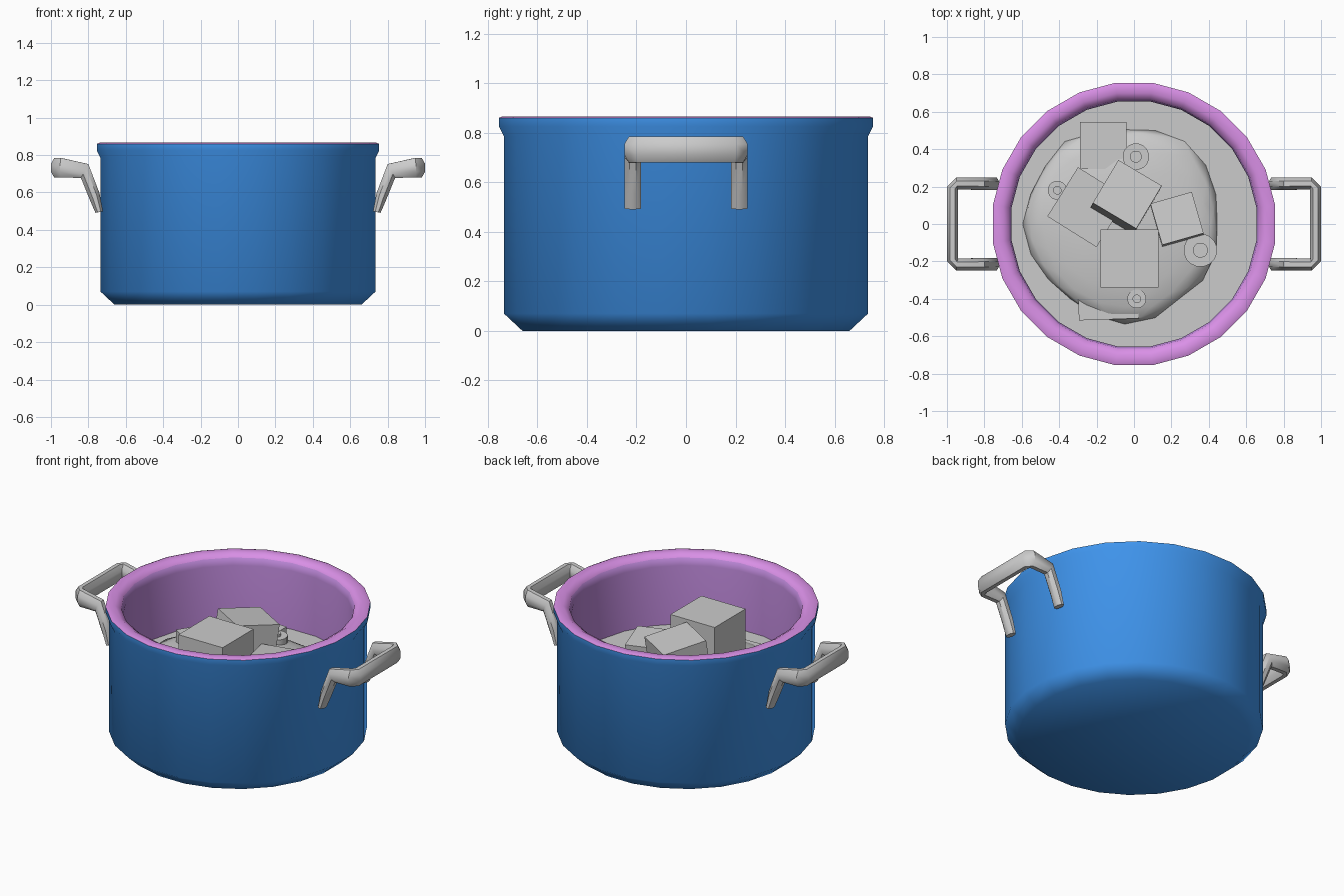
import bpy, bmesh, math
from mathutils import Vector, Matrix, Euler

if "Cube" in bpy.data.objects:
    bpy.data.objects.remove(bpy.data.objects["Cube"])


def material(name, color):
    m = bpy.data.materials.new(name)
    m.diffuse_color = (*color, 1)
    m.use_nodes = True
    m.node_tree.nodes["Principled BSDF"].inputs["Base Color"].default_value = m.diffuse_color
    return m


def finish(name, bm, smooth=None, mats=()):
    bmesh.ops.recalc_face_normals(bm, faces=bm.faces[:])
    me = bpy.data.meshes.new(name)
    bm.to_mesh(me)
    bm.free()
    ob = bpy.data.objects.new(name, me)
    bpy.context.collection.objects.link(ob)
    for m in mats:
        me.materials.append(m)
    if smooth:
        bpy.ops.object.select_all(action='DESELECT')
        ob.select_set(True)
        bpy.context.view_layer.objects.active = ob
        bpy.ops.object.shade_smooth_by_angle(angle=math.radians(smooth))
    return ob


def loft(name, rings, smooth, caps=False, mats=(), bands=None):
    """Skin a list of equal-length point rings."""
    bm = bmesh.new()
    vs = [[bm.verts.new(p) for p in ring] for ring in rings]
    n = len(vs[0])
    for k in range(len(vs) - 1):
        for i in range(n):
            j = (i + 1) % n
            f = bm.faces.new((vs[k][i], vs[k][j], vs[k + 1][j], vs[k + 1][i]))
            f.material_index = bands[k] if bands else 0
    if caps:
        bm.faces.new(vs[0])
        bm.faces.new(vs[-1])
    bmesh.ops.remove_doubles(bm, verts=bm.verts[:], dist=1e-5)
    return finish(name, bm, smooth, mats)


def lathe(name, profile, sides, smooth, at=(0, 0), **kw):
    rings = []
    for r, z in profile:
        r /= math.cos(math.pi / sides)
        rings.append([(at[0] + r * math.cos(2 * math.pi * (i + .5) / sides),
                       at[1] + r * math.sin(2 * math.pi * (i + .5) / sides), z)
                      for i in range(sides)])
    return loft(name, rings, smooth, **kw)


# Pot: outer wall, rim and lining in one turned shell
blue = material("pot_blue", (0.05, 0.30, 0.85))
magenta = material("rim_purple", (0.70, 0.28, 0.80))
purple = material("lining_purple", (0.50, 0.24, 0.68))
outer = [(0, 0), (.66, 0), (.735, .07), (.735, .785), (.755, .825), (.755, .86)]
rim = [(.74, .866), (.70, .866), (.665, .845)]
lining = [(.655, .80), (.655, .10), (.60, .06), (0, .06)]
lathe("pot", outer + rim + lining, 24, 50,
      mats=(blue, magenta, purple), bands=[0] * 5 + [1] * 3 + [2] * 4)

# Handles: centre, sideways half-axis, upward half-axis for each section
half = [((.742, .215, .495), (0, .033, 0), (-.020, 0, .004)),
        ((.765, .215, .575), (0, .033, 0), (-.025, 0, .020)),
        ((.820, .215, .715), (0, .033, 0), (-.020, 0, .037)),
        ((.9475, .217, .7325), (.003, .032, 0), (0, 0, .0525)),
        ((.970, .190, .7325), (.030, .010, 0), (0, 0, .0525))]
mirror_y = Vector((1, -1, 1))
sections = [tuple(Vector(v) for v in s) for s in half]
sections += [tuple(v * mirror_y for v in s) for s in reversed(sections)]
for name, side in (("right_handle", 1), ("left_handle", -1)):
    rings = []
    for c, a, u in sections:
        ring = []
        for i in range(8):
            t = math.pi * (i + .5) / 4
            p = c + (a * math.cos(t) + u * math.sin(t)) / math.cos(math.pi / 8)
            ring.append((p.x * side, p.y * side, p.z))
        rings.append(ring)
    loft(name, rings, 40, caps=True)

# Broth surface
level = .43
lathe("broth", [(0, level), (.655, level)], 24, None)

# Lumpy mound rising out of the broth
bm = bmesh.new()
bmesh.ops.create_icosphere(bm, subdivisions=3, radius=1)
for v in bm.verts:
    x, y, z = v.co
    k = 1 + .05 * math.sin(5 * x + 2 * y) * math.cos(4 * y - 3 * z)
    v.co = Vector((-.05 + .52 * k * x, .52 * k * y, level + .09 * k * z))
bmesh.ops.delete(bm, geom=[v for v in bm.verts if v.co.z < level - .03], context='VERTS')
finish("mound", bm, 60)

# Food chunks: x, y, top height, size, turn, tilt about x, tilt about y (degrees)
chunks = [(-.045, .14, .715, .27, -31, -8, 4),
          (-.025, -.185, .75, .31, 0, 0, 0),
          (.23, .02, .60, .23, 16, -5, 0),
          (-.25, .09, .56, .31, -32, 0, 0),
          (-.165, .42, .50, .25, 0, 0, 0),
          (-.14, -.35, .46, .32, 2, 0, 0)]
for n, (x, y, top, size, turn, tx, ty) in enumerate(chunks, 1):
    bm = bmesh.new()
    bmesh.ops.create_cube(bm, size=size)
    rot = (Euler((math.radians(tx), math.radians(ty), 0)).to_matrix()
           @ Matrix.Rotation(math.radians(turn), 3, 'Z')).to_4x4()
    bm.transform(Matrix.Translation((x, y, top - size / 2)) @ rot)
    finish(f"food_chunk_{n}", bm)

# Vegetable slices with a raised core
for n, (x, y, r, z) in enumerate([(.01, .36, .07, .53), (-.41, .18, .05, .50),
                                  (.355, -.14, .088, .51), (.015, -.40, .05, .50)], 1):
    lathe(f"vegetable_slice_{n}",
          [(0, z - .1), (r, z - .1), (r, z), (.45 * r, z), (.45 * r, z + .015), (0, z + .015)],
          16, 30, at=(x, y))
